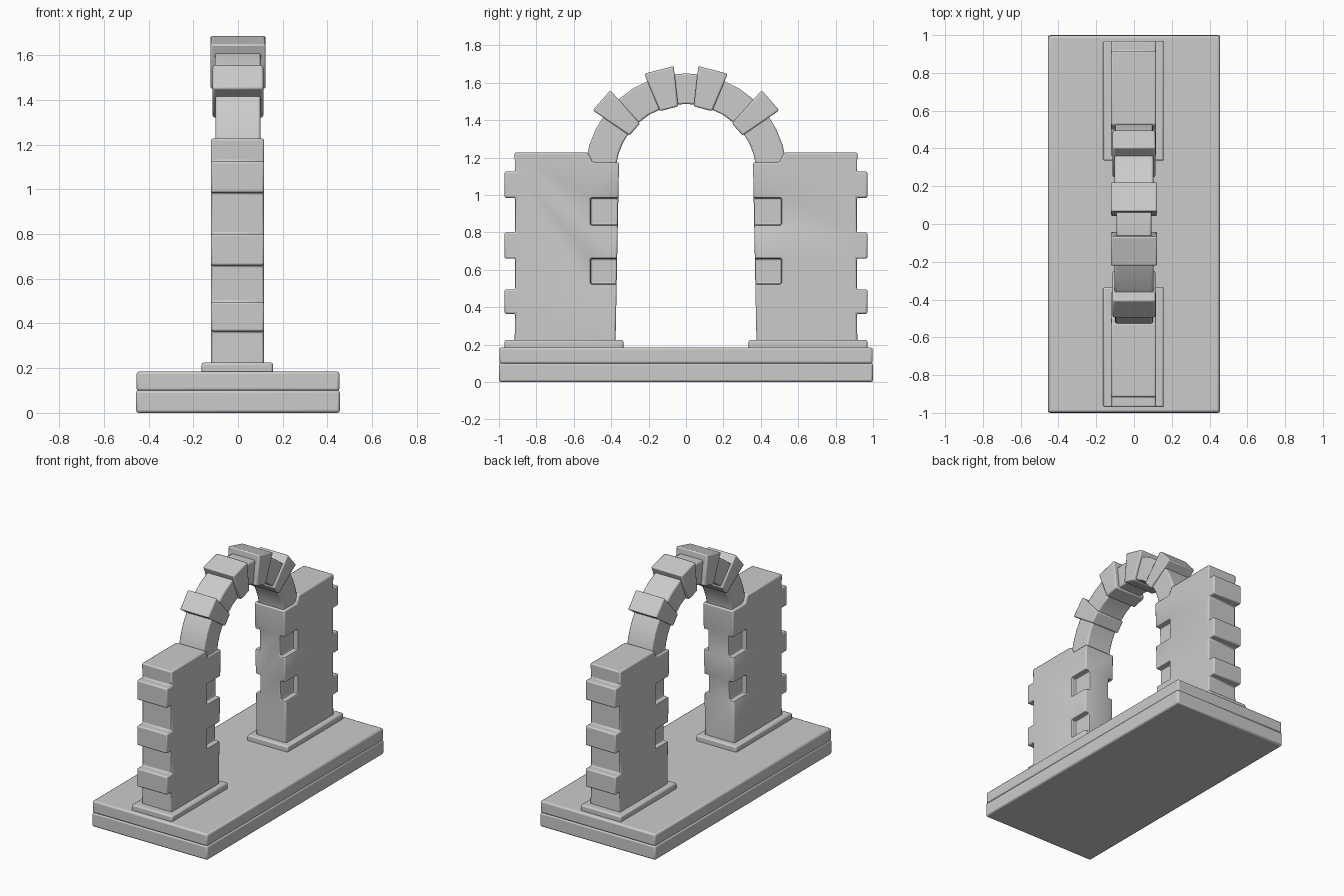
import bpy, bmesh, math

if "Cube" in bpy.data.objects:
    bpy.data.objects.remove(bpy.data.objects["Cube"])


def prism(name, profile, x0, x1, bevel=0.01):
    """Extrude a (y, z) outline from x0 to x1 with softened edges."""
    bm = bmesh.new()
    face = bm.faces.new([bm.verts.new((x0, y, z)) for y, z in profile])
    ext = bmesh.ops.extrude_face_region(bm, geom=[face])
    verts = [g for g in ext["geom"] if isinstance(g, bmesh.types.BMVert)]
    bmesh.ops.translate(bm, verts=verts, vec=(x1 - x0, 0, 0))
    bmesh.ops.recalc_face_normals(bm, faces=bm.faces)
    mesh = bpy.data.meshes.new(name)
    bm.to_mesh(mesh)
    bm.free()
    obj = bpy.data.objects.new(name, mesh)
    bpy.context.collection.objects.link(obj)
    if bevel:
        soften(obj, bevel)
    return obj


def soften(obj, width):
    bpy.ops.object.select_all(action='DESELECT')
    bpy.context.view_layer.objects.active = obj
    obj.select_set(True)
    bpy.ops.object.shade_smooth_by_angle(angle=math.radians(35))
    mod = obj.modifiers.new("Soft edges", 'BEVEL')
    mod.width = width
    mod.segments = 2
    mod.limit_method = 'ANGLE'
    mod.angle_limit = math.radians(30)


def rect(y0, y1, z0, z1):
    return [(y0, z0), (y1, z0), (y1, z1), (y0, z1)]


ARCH_Z = 1.11


def voussoir(name, a0, a1, r0, r1, half, steps, side=1):
    """Arch stone between two angles measured from the vertical."""
    angles = [math.radians(a0 + (a1 - a0) * i / steps) for i in range(steps + 1)]
    pts = [(side * r1 * math.sin(a), ARCH_Z + r1 * math.cos(a)) for a in angles]
    pts += [(side * r0 * math.sin(a), ARCH_Z + r0 * math.cos(a)) for a in reversed(angles)]
    return prism(name, pts, -half, half, 0.009)


# Two-layer base
prism("base_lower_slab", rect(-1, 1, 0, 0.102), -0.456, 0.456, 0.012)
prism("base_upper_slab", rect(-0.998, 0.998, 0.098, 0.185), -0.454, 0.454, 0.012)

# Pillar outline: sloped inner edge, stepped top, toothed outer edge
outline = [(0.377, 0.2), (0.358, 1.175), (0.5, 1.175), (0.525, 1.227), (0.917, 1.227)]
for z0, z1 in [(0.985, 1.125), (0.66, 0.80), (0.365, 0.495)]:
    outline += [(0.913, z1), (0.97, z1), (0.97, z0), (0.913, z0)]
outline.append((0.917, 0.2))

for side, label in ((1, "back"), (-1, "front")):
    prism(label + "_plinth", [(side * y, z) for y, z in rect(0.335, 0.97, 0.175, 0.225)],
          -0.163, 0.157)
    pillar = prism(label + "_pillar", [(side * y, z) for y, z in outline],
                   -0.121, 0.117, 0)
    # Shallow corner notches on both faces of the inner edge
    for z0, z1 in [(0.525, 0.66), (0.84, 0.985)]:
        for x0, x1 in [(0.08, 0.2), (-0.2, -0.084)]:
            cutter = prism(label + "_notch_cutter",
                           [(side * y, z) for y, z in rect(0.3, 0.51, z0, z1)], x0, x1, 0)
            cutter.hide_render = True
            cutter.hide_viewport = True
            cut = pillar.modifiers.new("Notch", 'BOOLEAN')
            cut.operation = 'DIFFERENCE'
            cut.solver = 'EXACT'
            cut.object = cutter
    soften(pillar, 0.009)

    # Arch stones, alternating plain and projecting
    voussoir(label + "_springer", 54, 92, 0.377, 0.54, 0.1, 4, side)
    voussoir(label + "_projecting_stone", 42, 55.5, 0.367, 0.605, 0.113, 1, side)
    voussoir(label + "_plain_stone", 21, 43, 0.375, 0.54, 0.102, 2, side)
    voussoir(label + "_crown_stone", 6.5, 22.5, 0.366, 0.583, 0.123, 1, side)

# Central stone of the arch
voussoir("keystone", -9, 9, 0.377, 0.54, 0.092, 2)
